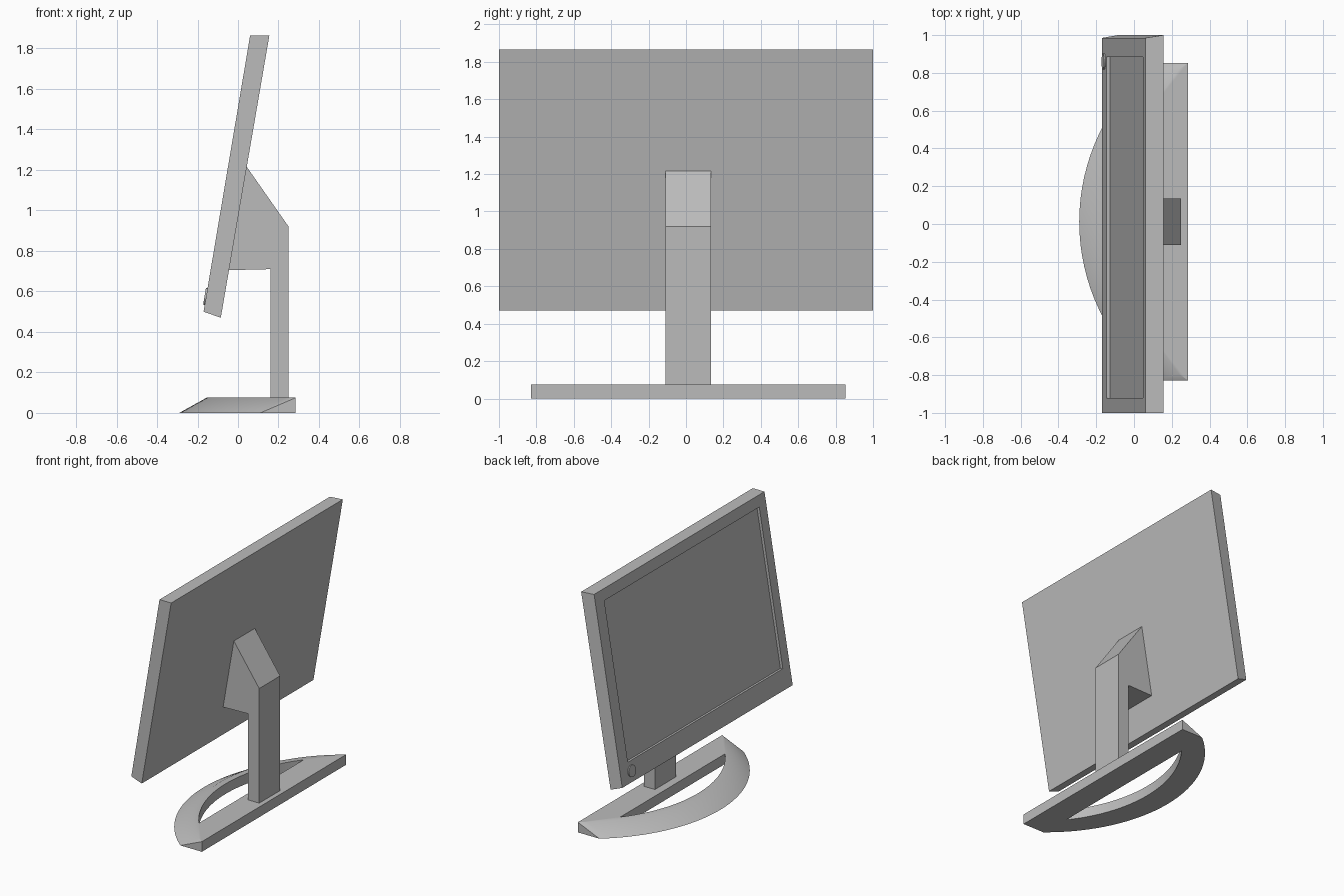
import bpy, bmesh, math
from mathutils import Vector

cube = bpy.data.objects.get("Cube")
if cube:
    bpy.data.objects.remove(cube, do_unlink=True)

grey = bpy.data.materials.new("mid grey plastic")
grey.use_nodes = True
COLOUR = (0.5, 0.5, 0.5, 1)
grey.diffuse_color = COLOUR
grey.node_tree.nodes["Principled BSDF"].inputs["Base Color"].default_value = COLOUR


def finish(name, bm, smooth=False):
    """Turn a bmesh into a named object with the shared material."""
    bmesh.ops.recalc_face_normals(bm, faces=bm.faces[:])
    mesh = bpy.data.meshes.new(name)
    bm.to_mesh(mesh)
    bm.free()
    mesh.materials.append(grey)
    obj = bpy.data.objects.new(name, mesh)
    bpy.context.collection.objects.link(obj)
    if smooth:
        bpy.ops.object.select_all(action='DESELECT')
        obj.select_set(True)
        bpy.context.view_layer.objects.active = obj
        bpy.ops.object.shade_smooth_by_angle(angle=math.radians(35))
    return obj


def loft(bm, rings):
    """Bridge matching closed rings of vertices."""
    for a, b in zip(rings, rings[1:]):
        for i in range(len(a)):
            j = (i + 1) % len(a)
            bm.faces.new((a[i], a[j], b[j], b[i]))


# Tilted display: back, front edge, recess rim, recess floor
BOTTOM, TOP = Vector((-0.17, 0, 0.50)), Vector((0.06, 0, 1.865))
slope = (TOP - BOTTOM).normalized()
inward = Vector((slope.z, 0, -slope.x))


def front_point(y, z, depth=0):
    t = (z - BOTTOM.z) / (TOP.z - BOTTOM.z)
    return BOTTOM.lerp(TOP, t) + Vector((0, y, 0)) + inward * depth


def front_ring(y0, y1, z0, z1, depth=0):
    return [front_point(y, z, depth) for y, z in ((y0, z0), (y1, z0), (y1, z1), (y0, z1))]


bm = bmesh.new()
back = [(-0.085, -1, 0.47), (-0.085, 1, 0.47), (0.155, 1, 1.865), (0.155, -1, 1.865)]
layers = [back, front_ring(-1, 0.985, BOTTOM.z, TOP.z),
          front_ring(-0.92, 0.885, 0.645, 1.785),
          front_ring(-0.92, 0.885, 0.645, 1.785, 0.02)]
rings = [[bm.verts.new(p) for p in ring] for ring in layers]
loft(bm, rings)
bm.faces.new(rings[0])
bm.faces.new(rings[-1])
finish("display_panel", bm)

# Round power button on the lower bezel
bm = bmesh.new()
bmesh.ops.create_cone(bm, cap_ends=True, segments=24, radius1=0.042, radius2=0.042, depth=0.016)
bmesh.ops.transform(bm, verts=bm.verts,
                    matrix=inward.to_track_quat('Z', 'Y').to_matrix().to_4x4())
bmesh.ops.translate(bm, verts=bm.verts, vec=front_point(0.86, 0.575))
finish("power_button", bm, True)

# Upright post with the wedge-shaped neck
MID = 0.012
profile = [(0.04, 1.22), (0.25, 0.92), (0.25, 0.07), (0.16, 0.07), (0.16, 0.71), (-0.045, 0.705)]
bm = bmesh.new()
sides = [[bm.verts.new((x, MID + s * 0.122, z)) for x, z in profile] for s in (-1, 1)]
loft(bm, sides)
for side in sides:
    bm.faces.new(side)
finish("stand_post", bm)

# Bow-shaped base with a sloping rim and an open centre
STEPS, HEIGHT, BACK_X = 32, 0.075, 0.285
bm = bmesh.new()


def arc(end_x, apex_x, half, z):
    """Circular arc bulging towards the viewer of the screen."""
    rise = end_x - apex_x
    radius = (half ** 2 + rise ** 2) / (2 * rise)
    sweep = math.atan2(half, radius - rise)
    angles = [sweep * (2 * i / STEPS - 1) for i in range(STEPS + 1)]
    return [bm.verts.new((apex_x + radius * (1 - math.cos(a)), MID + radius * math.sin(a), z))
            for a in angles]


outer_low = arc(0.11, -0.29, 0.84, 0)
outer_top = arc(BACK_X, -0.155, 0.84, HEIGHT)
inner_top = arc(0.10, -0.11, 0.61, HEIGHT)
inner_low = arc(0.10, -0.11, 0.61, 0)
loops = [outer_low, outer_top, inner_top, inner_low, outer_low]
for a, b in zip(loops, loops[1:]):
    for i in range(STEPS):
        bm.faces.new((a[i], a[i + 1], b[i + 1], b[i]))
corner = [bm.verts.new((BACK_X, MID + s * 0.84, 0)) for s in (-1, 1)]
bm.faces.new((outer_top[0], outer_top[-1], inner_top[-1], inner_top[0]))
bm.faces.new((inner_top[0], inner_top[-1], inner_low[-1], inner_low[0]))
bm.faces.new((corner[0], corner[1], outer_top[-1], outer_top[0]))
bm.faces.new((outer_low[0], corner[0], corner[1], outer_low[-1], inner_low[-1], inner_low[0]))
for k, c in zip((0, -1), corner):
    bm.faces.new((outer_low[k], outer_top[k], c))
finish("stand_base", bm, True)
